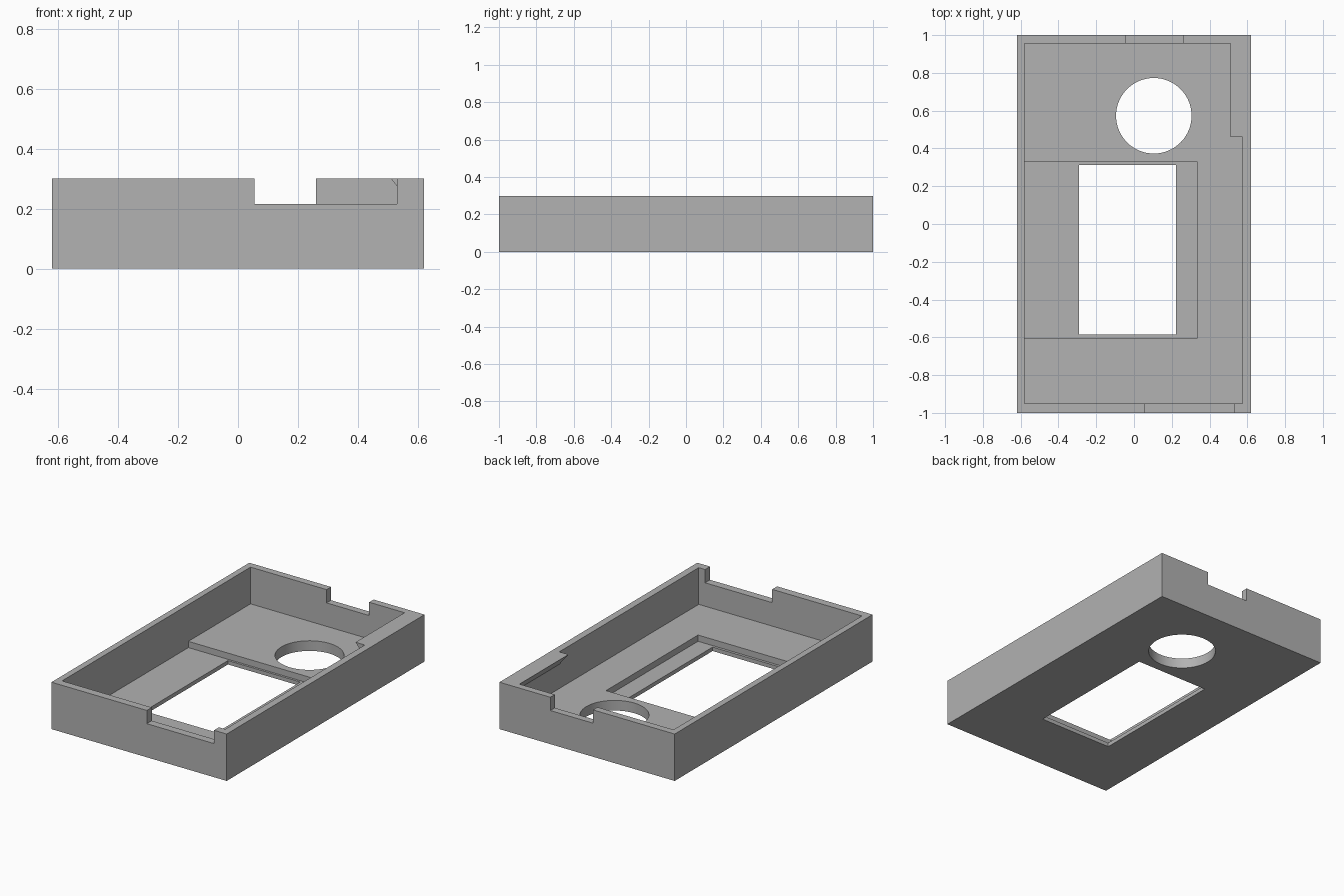
import bpy, bmesh, math
from mathutils import Vector

if "Cube" in bpy.data.objects:
    bpy.data.objects.remove(bpy.data.objects["Cube"])

W, L, H = 0.62, 1.0, 0.3      # half width, half length, height
FLOOR, LEDGE = 0.065, 0.025   # floor top and recess top
OVER = 0.5                    # cutters run past the rim

grey = bpy.data.materials.new("plain grey")
grey.use_nodes = True
grey.diffuse_color = (0.445, 0.445, 0.445, 1)
grey.node_tree.nodes["Principled BSDF"].inputs["Base Color"].default_value = grey.diffuse_color


def prism(name, outline, direction):
    """Extrude a closed planar outline along a direction."""
    bm = bmesh.new()
    face = bm.faces.new([bm.verts.new(p) for p in outline])
    ext = bmesh.ops.extrude_face_region(bm, geom=[face])["geom"]
    verts = [v for v in ext if isinstance(v, bmesh.types.BMVert)]
    bmesh.ops.translate(bm, vec=Vector(direction), verts=verts)
    bmesh.ops.recalc_face_normals(bm, faces=bm.faces[:])
    mesh = bpy.data.meshes.new(name)
    bm.to_mesh(mesh)
    bm.free()
    obj = bpy.data.objects.new(name, mesh)
    bpy.context.collection.objects.link(obj)
    mesh.materials.append(grey)
    return obj


def block(name, x0, x1, y0, y1, z0, z1):
    base = [(x0, y0, z0), (x1, y0, z0), (x1, y1, z0), (x0, y1, z0)]
    return prism(name, base, (0, 0, z1 - z0))


# Solid tray body
tray = block("open_tray", -W, W, -L, L, 0, H)

# Main cavity, and its rear part with a sloped overhang along the left wall
LEFT, RIGHT, LIP, SLOPE_Z = 0.575, -0.58, 0.51, 0.22
rear = [(RIGHT, FLOOR), (LEFT, FLOOR), (LEFT, SLOPE_Z), (LIP, H), (LIP, OVER), (RIGHT, OVER)]
circle = [(0.105 + 0.2 * math.cos(a), 0.573 + 0.2 * math.sin(a), -0.1)
          for a in (math.tau * i / 64 for i in range(64))]
cutters = [
    block("cavity_cutter", RIGHT, LEFT, -0.95, 0.46, FLOOR, OVER),
    prism("rear_cavity_cutter", [(x, 0.3, z) for x, z in rear], (0, 0.655, 0)),
    # Recess, window and round opening in the floor
    block("recess_cutter", RIGHT, 0.337, -0.603, 0.327, LEDGE, 0.2),
    block("window_cutter", -0.29, 0.222, -0.586, 0.313, -0.1, 0.2),
    prism("round_hole_cutter", circle, (0, 0, 0.3)),
    # Notches in the front and back rims
    block("front_notch_cutter", 0.055, 0.53, -1.1, -0.9, 0.215, OVER),
    block("back_notch_cutter", -0.042, 0.26, 0.9, 1.1, 0.215, OVER),
]

for cutter in cutters:
    mod = tray.modifiers.new(cutter.name, "BOOLEAN")
    mod.operation, mod.solver, mod.object = "DIFFERENCE", "EXACT", cutter
    cutter.hide_render = True

# Bake the cuts and drop the cutters
bpy.context.view_layer.update()
graph = bpy.context.evaluated_depsgraph_get()
baked = bpy.data.meshes.new_from_object(tray.evaluated_get(graph))
tray.modifiers.clear()
tray.data = baked
for cutter in cutters:
    bpy.data.objects.remove(cutter)

# Smooth round hole, sharp corners
bpy.ops.object.select_all(action="DESELECT")
tray.select_set(True)
bpy.context.view_layer.objects.active = tray
bpy.ops.object.shade_smooth_by_angle(angle=math.radians(30))
